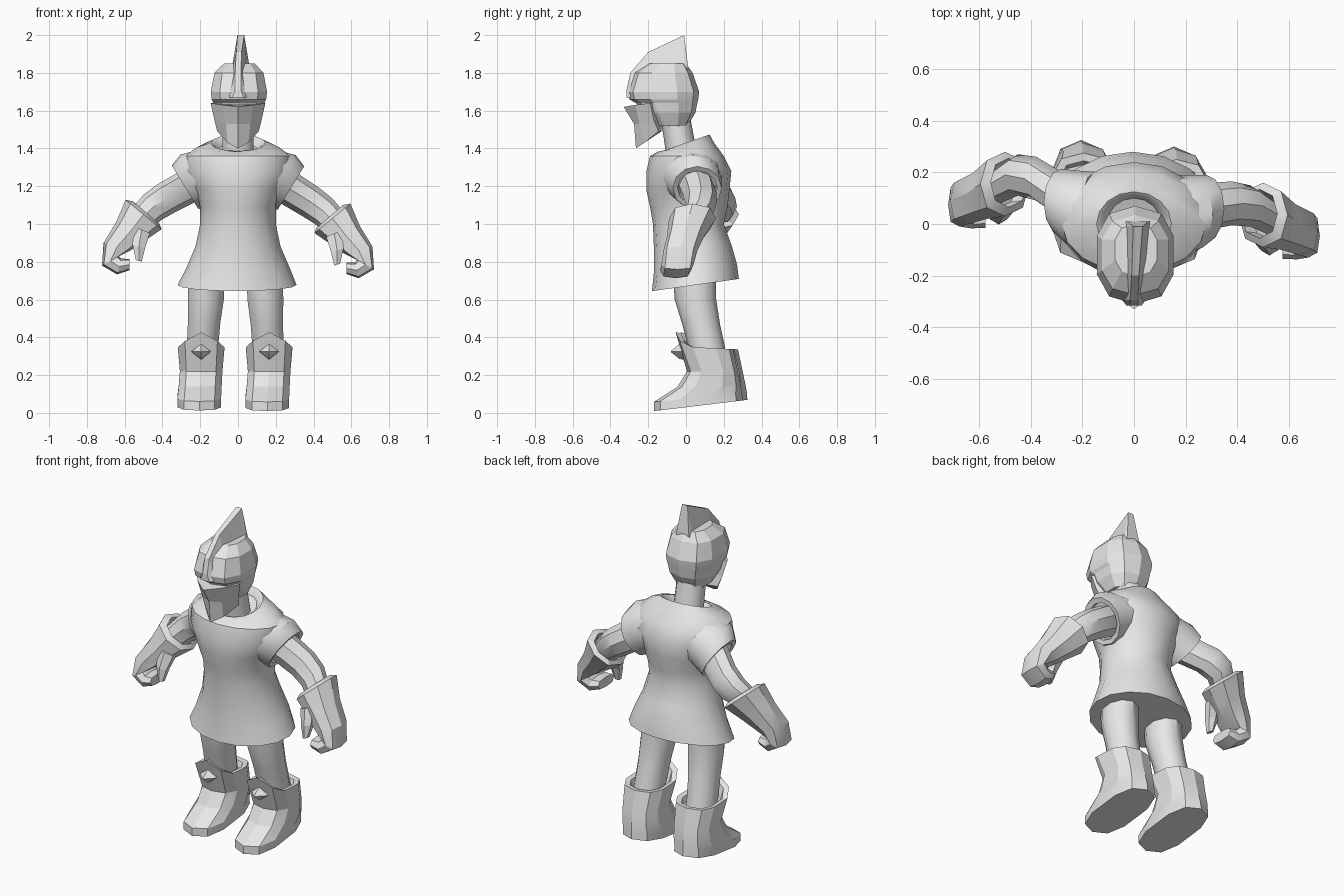
import bpy, bmesh, math
from mathutils import Vector as V

grey = bpy.data.materials.new("plain_grey")
grey.diffuse_color = (0.8, 0.8, 0.8, 1)


def ring(c, u, v, n=10, p=1.0):
    """Closed superellipse section with half axes u and v."""
    c, u, v = V(c), V(u), V(v)
    pts = []
    for i in range(n):
        a = 2 * math.pi * i / n - math.pi / 2
        ca, sa = math.cos(a), math.sin(a)
        pts.append(c + u * math.copysign(abs(ca) ** p, ca) * (abs(ca) > 1e-6)
                   + v * math.copysign(abs(sa) ** p, sa) * (abs(sa) > 1e-6))
    return pts


def level(z, front, back, half, x=0, tilt=0, n=16, p=1.0):
    """Horizontal section given by its front and back y; tilt raises the back."""
    r = ring((x, (front + back) / 2, z), (half, 0, 0), (0, (back - front) / 2, 0), n, p)
    for q in r:
        q.z += tilt * q.y
    return r


def loft(name, rings, angle=30):
    """Skin a chain of sections and cap both ends."""
    bm = bmesh.new()
    rows = [[bm.verts.new(q) for q in r] for r in rings]
    n = len(rows[0])
    for a, b in zip(rows, rows[1:]):
        for i in range(n):
            j = (i + 1) % n
            bm.faces.new((a[i], a[j], b[j], b[i]))
    bm.faces.new(rows[0])
    bm.faces.new(rows[-1])
    bmesh.ops.recalc_face_normals(bm, faces=bm.faces)
    me = bpy.data.meshes.new(name)
    bm.to_mesh(me)
    bm.free()
    ob = bpy.data.objects.new(name, me)
    me.materials.append(grey)
    bpy.context.collection.objects.link(ob)
    if angle:
        bpy.ops.object.select_all(action='DESELECT')
        ob.select_set(True)
        bpy.context.view_layer.objects.active = ob
        bpy.ops.object.shade_smooth_by_angle(angle=math.radians(angle))
    return ob


# Tunic with flared skirt and raised collar
loft("tunic", [
    level(0.67, -0.18, 0.28, 0.315, -0.005, 0.14),
    level(0.76, -0.17, 0.27, 0.275, 0, 0.10),
    level(0.88, -0.17, 0.24, 0.225, 0, 0.05),
    level(1.00, -0.175, 0.20, 0.20),
    level(1.09, -0.19, 0.22, 0.20),
    level(1.18, -0.21, 0.23, 0.235),
    level(1.28, -0.21, 0.24, 0.29),
    level(1.36, -0.19, 0.20, 0.28),
    level(1.405, -0.15, 0.15, 0.22, 0, 0.15),
    level(1.43, -0.125, 0.125, 0.145, 0, 0.35),
    level(1.42, -0.115, 0.115, 0.125, 0, 0.4),
    level(1.39, -0.10, 0.10, 0.105, 0, 0.4)], 40)

# Neck
loft("neck", [level(1.33, -0.10, 0.07, 0.09, n=10), level(1.47, -0.12, 0.04, 0.085, n=10),
              level(1.58, -0.14, 0.02, 0.085, n=10)], 40)

# Helmet shell, narrowed at the eye slit
loft("helmet", [
    level(1.52, -0.17, 0.01, 0.095, 0.005, n=10, p=0.8),
    level(1.59, -0.24, 0.05, 0.13, 0.005, n=10, p=0.8),
    level(1.64, -0.265, 0.06, 0.14, 0.005, n=10, p=0.8),
    level(1.66, -0.30, 0.065, 0.15, 0.005, n=10, p=0.8),
    level(1.70, -0.31, 0.07, 0.155, 0.005, n=10, p=0.8),
    level(1.80, -0.275, 0.035, 0.135, 0.005, n=10, p=0.8),
    level(1.85, -0.20, 0.00, 0.085, 0.008, n=10, p=0.8)], 12)


# Pointed face guard
def guard_row(side, mid, tip):
    half = [side, mid]
    return ([V((-x, y, z)) for x, y, z in half] + [V((0, *tip))]
            + [V(q) for q in half[::-1]]
            + [V((0.06, -0.13, side[2])), V((-0.06, -0.13, side[2]))])


loft("face_guard", [
    guard_row((0.145, -0.19, 1.64), (0.08, -0.27, 1.63), (-0.33, 1.62)),
    guard_row((0.125, -0.17, 1.55), (0.065, -0.245, 1.53), (-0.275, 1.53)),
    guard_row((0.11, -0.145, 1.49), (0.055, -0.22, 1.43), (-0.265, 1.40))], 0)

# Tapered crest fin
loft("crest", [
    [V((x + dx, y, z)) for x, z in ((-wb, zb), (wb, zb), (wt, zt), (-wt, zt))]
    for y, zb, zt, wb, wt, dx in (
        (-0.315, 1.67, 1.71, 0.030, 0.015, 0.0),
        (-0.295, 1.67, 1.80, 0.045, 0.015, 0.0),
        (-0.20, 1.77, 1.91, 0.048, 0.014, 0.005),
        (-0.01, 1.81, 2.00, 0.050, 0.018, 0.015),
        (0.01, 1.80, 1.84, 0.050, 0.040, 0.015))], 0)

for s, side, dy, dz in ((1, "right", 0.0, 0.0), (-1, "left", 0.12, 0.02)):

    def sec(x, y, z, ux, uz, vy, k=1.0, n=8, p=1.0):
        """Limb section mirrored by side, with its own sideways offset."""
        return ring((s * x, y + dy * k, z + dz * k), (s * ux, 0, uz), (0, vy, 0), n, p)

    # Short sleeve with a rim
    loft(side + "_sleeve", [
        sec(0.15, 0.02, 1.26, 0.06, 0.13, 0.17, 0.1, 12),
        sec(0.23, 0.04, 1.23, 0.075, 0.135, 0.15, 0.15, 12),
        sec(0.28, 0.06, 1.19, 0.07, 0.115, 0.13, 0.2, 12),
        sec(0.275, 0.06, 1.19, 0.055, 0.09, 0.105, 0.2, 12),
        sec(0.25, 0.06, 1.21, 0.055, 0.09, 0.10, 0.2, 12)], 35)

    # Bent arm
    loft(side + "_arm", [
        sec(0.22, 0.05, 1.22, 0.05, 0.08, 0.095, 0.2),
        sec(0.30, 0.07, 1.17, 0.05, 0.075, 0.09, 0.45),
        sec(0.38, 0.08, 1.12, 0.045, 0.075, 0.085, 0.8),
        sec(0.45, 0.07, 1.07, 0.05, 0.065, 0.08),
        sec(0.53, 0.02, 0.99, 0.055, 0.045, 0.065)], 40)

    # Gauntlet: hollow cuff, palm and curled fingers
    loft(side + "_gauntlet", [
        sec(0.52, 0.02, 1.00, 0.06, 0.05, 0.075, n=8, p=0.9),
        sec(0.485, 0.04, 1.04, 0.07, 0.06, 0.095, n=8, p=0.9),
        sec(0.50, 0.035, 1.03, 0.095, 0.078, 0.125, n=8, p=0.9),
        sec(0.57, 0.00, 0.94, 0.075, 0.05, 0.10, n=8, p=0.8),
        sec(0.64, -0.03, 0.86, 0.072, 0.02, 0.09, n=8, p=0.7),
        sec(0.675, -0.045, 0.785, 0.045, -0.025, 0.085, n=8, p=0.7),
        sec(0.63, -0.055, 0.755, 0.01, -0.042, 0.082, n=8, p=0.7),
        sec(0.575, -0.06, 0.765, 0.0, -0.03, 0.075, n=8, p=0.7)], 25)

    # Thumb
    loft(side + "_thumb", [
        sec(0.51, -0.05, 0.95, 0.05, 0.02, 0.045, n=6),
        sec(0.525, -0.085, 0.86, 0.038, 0.01, 0.035, n=6),
        sec(0.525, -0.10, 0.785, 0.018, 0.005, 0.022, n=6)], 0)

    # Leg
    hip, ankle = (0.14, 0.165) if s > 0 else (-0.165, -0.195)
    loft(side + "_leg", [
        level(0.76, -0.07, 0.16, 0.10, hip, n=10),
        level(0.60, -0.06, 0.16, 0.10, hip + s * 0.005, n=10),
        level(0.47, -0.02, 0.18, 0.09, (hip + ankle) / 2, n=10),
        level(0.24, 0.04, 0.23, 0.085, ankle, n=10)], 40)

    # Boot with tilted sole and a peaked hollow top
    bx, by = (0.165, -0.015) if s > 0 else (-0.195, 0.01)
    boot = [level(z, f + by, b + by, w, bx + ox, t, n=10, p=0.75)
            for z, f, b, w, ox, t in (
                (0.03, -0.155, 0.315, 0.12, -0.01, 0.12),
                (0.075, -0.155, 0.312, 0.12, -0.01, 0.10),
                (0.14, -0.03, 0.305, 0.118, -0.005, 0.03),
                (0.22, 0.02, 0.29, 0.117, 0.0, 0.0),
                (0.35, -0.04, 0.265, 0.128, 0.0, -0.05),
                (0.345, -0.01, 0.235, 0.10, 0.0, -0.05),
                (0.30, 0.02, 0.22, 0.09, 0.0, 0.0))]
    for k in (4, 5):
        boot[k][0].z += 0.075
        for i in (1, -1):
            boot[k][i].z += 0.03
    loft(side + "_boot", boot, 20)

    # Shin stud
    loft(side + "_shin_stud", [
        ring((bx, 0.02 + by, 0.325), (0.055, 0, 0), (0, 0, 0.045), 4),
        ring((bx, -0.02 + by, 0.325), (0.05, 0, 0), (0, 0, 0.04), 4),
        ring((bx, -0.065 + by, 0.325), (0.003, 0, 0), (0, 0, 0.003), 4)], 0)
